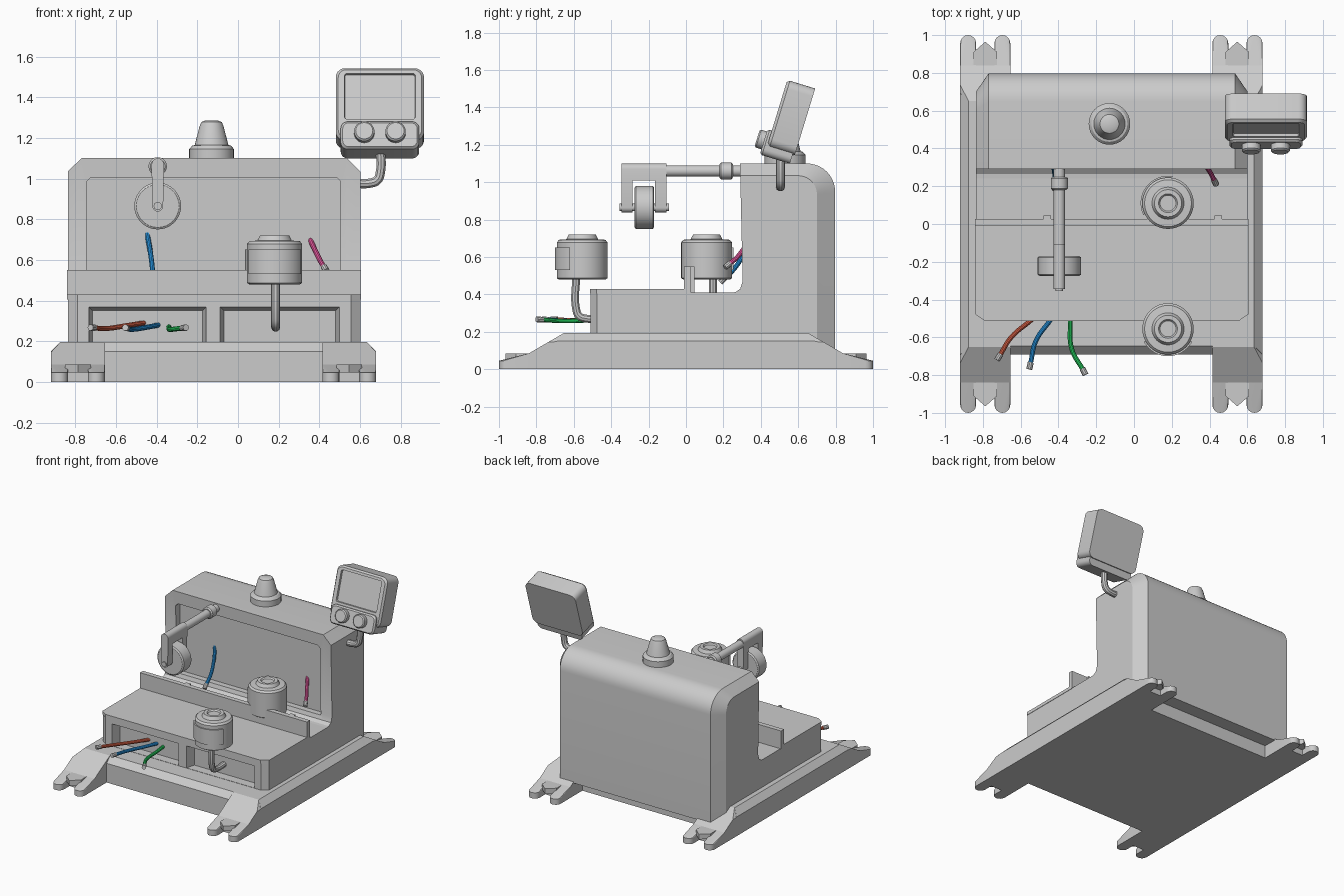
import bpy, bmesh
from math import sin, cos, pi, radians
from mathutils import Vector, Matrix

if "Cube" in bpy.data.objects:
    bpy.data.objects.remove(bpy.data.objects["Cube"])

CX = -0.12   # middle of the base plate


def make(name, bm):
    bmesh.ops.recalc_face_normals(bm, faces=bm.faces[:])
    me = bpy.data.meshes.new(name)
    bm.to_mesh(me)
    bm.free()
    ob = bpy.data.objects.new(name, me)
    bpy.context.collection.objects.link(ob)
    return ob


def hull(name, pts):
    bm = bmesh.new()
    for p in pts:
        bm.verts.new(p)
    r = bmesh.ops.convex_hull(bm, input=bm.verts[:])
    junk = {v for v in r["geom_interior"] + r["geom_unused"] if isinstance(v, bmesh.types.BMVert)}
    bmesh.ops.delete(bm, geom=list(junk), context='VERTS')
    bmesh.ops.dissolve_limit(bm, angle_limit=radians(1), verts=bm.verts[:], edges=bm.edges[:])
    return make(name, bm)


def loft(name, rings):
    bm = bmesh.new()
    vs = [[bm.verts.new(p) for p in r] for r in rings]
    n = len(rings[0])
    for a, b in zip(vs, vs[1:]):
        for i in range(n):
            bm.faces.new((a[i], a[(i + 1) % n], b[(i + 1) % n], b[i]))
    bm.faces.new(vs[0][::-1])
    bm.faces.new(vs[-1])
    return make(name, bm)


def box(name, x0, x1, y0, y1, z0, z1):
    return hull(name, [(x, y, z) for x in (x0, x1) for y in (y0, y1) for z in (z0, z1)])


def lathe(name, prof, loc, axis='Z', n=32):
    """Revolve (radius, height) pairs round Z, or round Y for axis 'Y'."""
    rings = []
    for r, h in prof:
        c = [(r * cos(2 * pi * i / n), r * sin(2 * pi * i / n)) for i in range(n)]
        rings.append([Vector((a, b, h) if axis == 'Z' else (a, h, b)) + Vector(loc) for a, b in c])
    return loft(name, rings)


def tube(name, pts, r, color=None):
    cu = bpy.data.curves.new(name, 'CURVE')
    cu.dimensions = '3D'
    cu.bevel_depth, cu.bevel_resolution, cu.resolution_u = r, 3, 8
    cu.use_fill_caps = True
    sp = cu.splines.new('BEZIER')
    sp.bezier_points.add(len(pts) - 1)
    for b, p in zip(sp.bezier_points, pts):
        b.co = p
        b.handle_left_type = b.handle_right_type = 'AUTO'
    ob = bpy.data.objects.new(name, cu)
    bpy.context.collection.objects.link(ob)
    bpy.ops.object.select_all(action='DESELECT')
    ob.select_set(True)
    bpy.context.view_layer.objects.active = ob
    bpy.ops.object.convert(target='MESH')
    ob = bpy.context.view_layer.objects.active
    if color:
        m = bpy.data.materials.new(name)
        m.diffuse_color = (*color, 1)
        m.use_nodes = True
        m.node_tree.nodes["Principled BSDF"].inputs["Base Color"].default_value = m.diffuse_color
        ob.data.materials.clear()
        ob.data.materials.append(m)
    return ob


def cut(ob, cutter):
    m = ob.modifiers.new("cut", 'BOOLEAN')
    m.operation, m.object, m.solver = 'DIFFERENCE', cutter, 'EXACT'
    bpy.context.view_layer.objects.active = ob
    bpy.ops.object.modifier_apply(modifier="cut")
    bpy.data.objects.remove(cutter)


def rrect(x0, x1, z0, z1, r, y):
    """Rounded rectangle facing the front."""
    out = []
    for k, (cx, cz) in enumerate(((x1 - r, z1 - r), (x0 + r, z1 - r), (x0 + r, z0 + r), (x1 - r, z0 + r))):
        out += [(cx + r * cos((k + i / 5) * pi / 2), y, cz + r * sin((k + i / 5) * pi / 2)) for i in range(6)]
    return out


# base plate with chamfered top
hull("base_plate", [(CX + s * (.80 - d), t * (.69 - d), z) for s in (-1, 1) for t in (-1, 1)
                    for d, z in ((0, 0), (0, .15), (.045, .195))])

# four slotted feet
for s in (-1, 1):
    for t in (-1, 1):
        tag = ("left" if s < 0 else "right") + ("_front" if t < 0 else "_back")
        P = lambda u, v, z: (CX + s * u, t * v, z)
        hull("foot_ramp_" + tag,
             [P(u, v, 0) for u in (.535, .80) for v in (.6, .85)] +
             [P(.80, .6, .15), P(.80, .735, .146), P(.755, .6, .195), P(.755, .65, .195),
              P(.535, .65, .195), P(.535, .6, .195), P(.535, .84, .085), P(.80, .84, .085)])
        for c in (.577, .758):
            ring = [(c + .042 * cos(a * pi / 8), .958 + .042 * sin(a * pi / 8)) for a in range(16)]
            hull("foot_lobe_" + tag, [P(u, v, z) for u, v in ring for z in (0, .045)] +
                 [P(c + d, .83, z) for d in (-.042, .042) for z in (0, .088)])
        c = .667
        hull("foot_web_" + tag, [P(c + d, v, z) for d in (-.06, .06) for v in (.83, .89) for z in (0, .05)])
        hull("foot_clamp_" + tag, [P(c + d, v, z) for d, v in ((-.063, .83), (.063, .83), (.063, .91),
             (-.063, .91), (0, .965)) for z in (.045, .085)])

# rear housing: side profile lofted across x, chamfered toward both sides


def housing(x, top, back, r):
    arc = [(back - r + r * sin(i * pi / 20), top - r + r * cos(i * pi / 20)) for i in range(11)]
    prof = [(.29, top)] + arc + [(back, .10), (.24, .10), (.24, .41), (.265, .412), (.29, .43), (.303, .47)]
    return [(x, y, z) for y, z in prof]


body = loft("rear_housing", [housing(-.837, 1.035, .70, .10), housing(-.77, 1.1, .797, .15),
                             housing(.535, 1.1, .797, .15), housing(.602, 1.035, .70, .10)])
cut(body, hull("panel_cutter", [(x, y, z) for y in (.15, .345) for x, z in
    ((-.745, .46), (.505, .46), (.505, .985), (.485, 1.005), (-.725, 1.005), (-.745, .985))]))

# front cabinet with two tapered openings


def plan(e, back):
    return [(-.837 - e, back), (-.837 - e, -.475 - e), (-.79, -.51 - e), (.555, -.51 - e),
            (.602 + e, -.475 - e), (.602 + e, back)]


cab = hull("front_cabinet", [(x, y, z) for x, y in plan(0, .32) for z in (.15, .41)])
for x0, x1 in ((-.735, -.155), (-.09, .50)):
    cut(cab, hull("opening_cutter", [(x, y, z) for d, y in ((-.004, -.53), (.02, -.44))
        for x in (x0 + d, x1 - d) for z in (.197, .37 - d)]))
hull("deck_top", [(x, y, z) for x, y in plan(.003, .02) for z in (.405, .43)])

# fence along the back of the deck
box("fence", -.842, .605, -.01, .027, .41, .55)
for x in (-.46, .445):
    box("fence_tab", x - .02, x + .02, .02, .045, .41, .55)

# warning beacon
lathe("beacon", [(.11, 1.09), (.11, 1.145), (.095, 1.162), (.083, 1.165), (.058, 1.26),
                 (.05, 1.278), (.03, 1.286)], (-.13, .53, 0))

# roller arm: rod, collar, fork, wheel and axle
AX = -.395
lathe("arm_rod", [(.03, -.12), (.03, .37)], (AX, 0, 1.06), 'Y')
lathe("arm_collar", [(.036, .18), (.045, .188), (.045, .242), (.036, .25)], (AX, 0, 1.06), 'Y')
disc = lambda z, r, y: [(AX + r * cos(i * pi / 10), y, z + r * sin(i * pi / 10)) for i in range(20)]
for y0, y1 in ((-.345, -.285), (-.165, -.105)):
    hull("fork_prong", sum([disc(1.07, .03, y) + disc(.865, .027, y) for y in (y0, y1)], []))
hull("fork_bridge", sum([disc(1.07, .03, y) + [(AX - .03, y, 1.01), (AX + .03, y, 1.01)]
                         for y in (-.345, -.105)], []))
lathe("roller_wheel", [(.105, -.275), (.115, -.268), (.115, -.177), (.105, -.17)], (AX, 0, .865), 'Y', 40)
lathe("roller_axle", [(.02, -.355), (.02, -.092)], (AX, 0, .865), 'Y', 16)

# two round motors with a partial outer shell
for tag, y, ang in (("front", -.555, -pi / 2), ("back", .11, 2.5)):
    lathe("motor_" + tag, [(.125, .48), (.136, .487), (.136, .678), (.124, .692), (.085, .695), (.072, .72),
                           (.05, .72), (.042, .71)], (.18, y, 0), n=40)
    hull("motor_shell_" + tag, [(.18 + .145 * cos(ang + i * .11), y + .145 * sin(ang + i * .11), z)
                                for i in range(-10, 11) for z in (.53, .65)])
tube("motor_stem_front", [(.185, -.587, .5), (.185, -.587, .32), (.185, -.572, .285), (.185, -.54, .272),
                          (.185, -.43, .272)], .022)
tube("motor_stem_back", [(.185, .145, .5), (.185, .145, .40)], .022)

# loose wires with grey end caps
BLUE = (.02, .3, .75)
wires = [("red_wire", (.7, .12, .06), [(-.46, -.43, .29), (-.54, -.505, .278), (-.65, -.60, .262), (-.71, -.695, .266)]),
         ("blue_wire", BLUE, [(-.39, -.43, .28), (-.44, -.505, .27), (-.52, -.62, .258), (-.548, -.74, .265)]),
         ("green_wire", (.02, .65, .12), [(-.34, -.43, .27), (-.338, -.52, .262), (-.33, -.66, .258), (-.27, -.772, .265)]),
         ("rear_blue_wire", BLUE, [(-.447, .355, .73), (-.43, .315, .63), (-.42, .26, .54), (-.42, .205, .485)]),
         ("pink_wire", (.8, .1, .35), [(.355, .355, .70), (.38, .31, .645), (.405, .27, .595), (.425, .23, .562)])]
for name, col, pts in wires:
    tube(name, pts, .0125, col)
    a, b = Vector(pts[-2]), Vector(pts[-1])
    d = (b - a).normalized()
    tube(name + "_cap", [b - d * .008, b + d * .03], .016)

# control display, built upright round its own centre and then tilted back
T = .078
parts = []
slab = hull("display_case", rrect(-.217, .217, -.16, .212, .045, T) + rrect(-.217, .217, -.16, .212, .045, -T + .015)
            + rrect(-.205, .205, -.15, .20, .04, -T))
cut(slab, hull("screen_cutter", rrect(-.178, .178, -.056, .184, .012, -T - .02)
               + rrect(-.172, .172, -.05, .178, .012, -T + .015)))
parts.append(slab)
parts.append(hull("display_control_panel", rrect(-.193, .193, -.212, -.07, .035, T - .012)
                  + rrect(-.193, .193, -.212, -.07, .035, -T - .012) + rrect(-.183, .183, -.203, -.08, .03, -T - .024)))
for x in (-.077, .077):
    parts.append(lathe("display_knob", [(.05, -T), (.05, -T - .055), (.042, -T - .063)], (x, 0, -.133), 'Y'))
for ob in parts:
    ob.matrix_world = Matrix.Translation((.698, .554, 1.321)) @ Matrix.Rotation(radians(-17), 4, 'X')
tube("display_pipe", [(.57, .505, .977), (.645, .505, .977), (.685, .505, .992), (.70, .505, 1.03),
                      (.70, .505, 1.16)], .024)

# smooth the round parts, keep the edges crisp
bpy.ops.object.select_all(action='SELECT')
bpy.context.view_layer.objects.active = body
bpy.ops.object.shade_smooth_by_angle(angle=radians(28))
